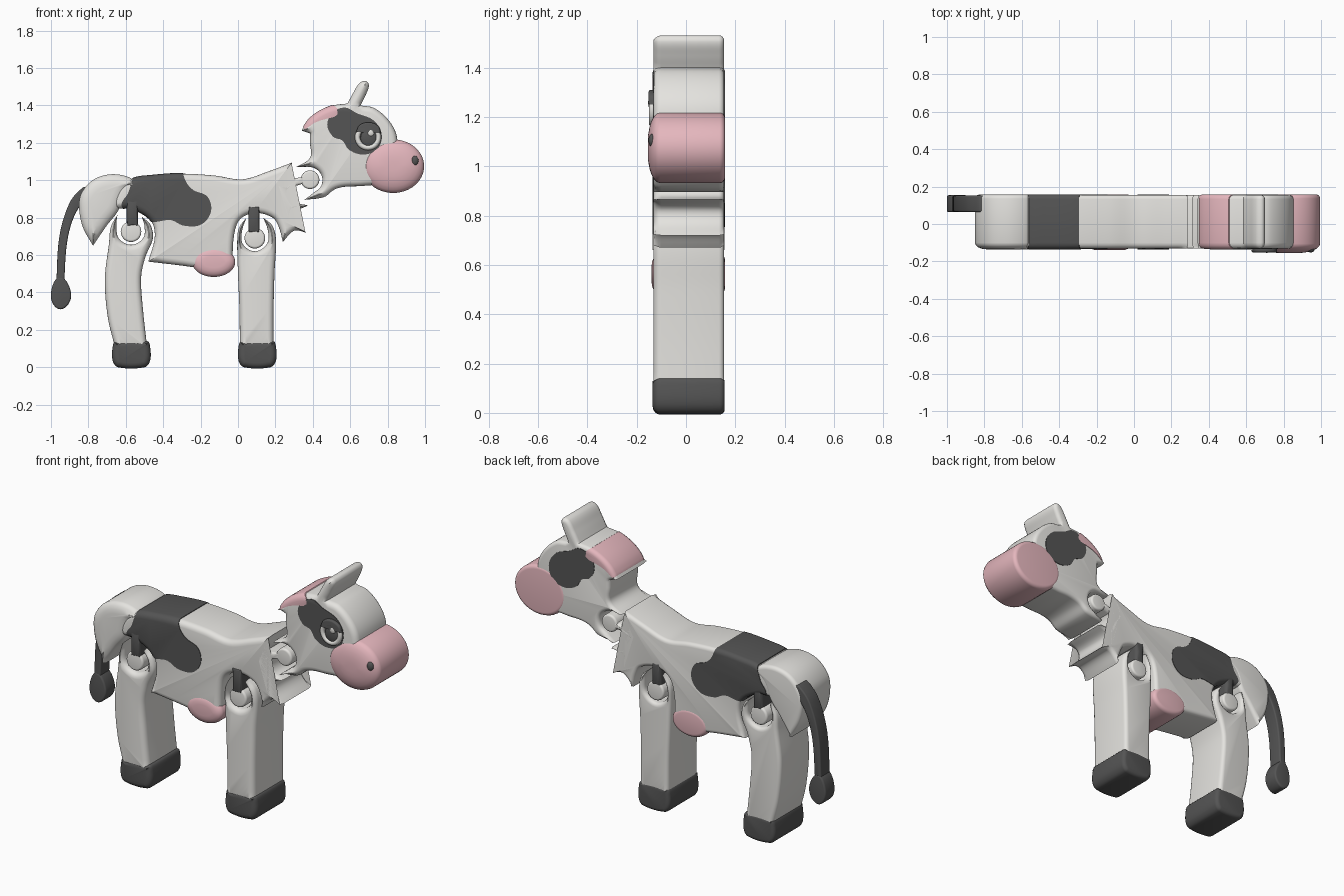
import bpy, bmesh, math
from mathutils import Vector

def material(name, rgb):
    m = bpy.data.materials.new(name)
    m.diffuse_color = (*rgb, 1)
    return m

WHITE = material("white", (0.78, 0.77, 0.74))
DARK = material("dark", (0.09, 0.09, 0.09))
PINK = material("pink", (0.78, 0.47, 0.51))

def smooth(ob, angle=42):
    bpy.ops.object.select_all(action='DESELECT')
    ob.select_set(True)
    bpy.context.view_layer.objects.active = ob
    bpy.ops.object.shade_smooth_by_angle(angle=math.radians(angle))

# closed smooth outline through points; a third value marks a sharp corner
def outline(ctrl, n=6):
    P = [Vector(p[:2]) for p in ctrl]
    sharp = [len(p) > 2 for p in ctrl]
    k, out = len(P), []
    for i in range(k):
        a, b = P[i], P[(i + 1) % k]
        chord = b - a
        L = chord.length
        ta = chord if sharp[i] else (b - P[i - 1]).normalized() * L
        tb = chord if sharp[(i + 1) % k] else (P[(i + 2) % k] - a).normalized() * L
        for j in range(n):
            t = j / n
            out.append(a * (2*t**3 - 3*t**2 + 1) + ta * (t**3 - 2*t**2 + t)
                       + b * (3*t**2 - 2*t**3) + tb * (t**3 - t**2))
    return out

def ellipse(cx, cz, rx, rz, n=48):
    return [Vector((cx + rx * math.cos(2*math.pi*i/n), cz + rz * math.sin(2*math.pi*i/n)))
            for i in range(n)]

# slab with rounded rims; the inset shrinks where the shape is narrow
def slab(name, pts, mat, y0=-0.132, y1=0.155, front=(0.032, 0.032), back=(0.022, 0.022), seg=4):
    k = len(pts)
    if sum(pts[i-1].x * pts[i].y - pts[i].x * pts[i-1].y for i in range(k)) < 0:
        pts = pts[::-1]
    big = max(front[0], back[0])
    inward, room = [], []
    for i in range(k):
        a = (pts[i] - pts[i-1]).normalized()
        b = (pts[(i+1) % k] - pts[i]).normalized()
        t = (a + b).normalized()
        nrm = Vector((-t.y, t.x))
        r = big
        for q in pts:
            d = q - pts[i]
            s = nrm.dot(d)
            if s > 1e-6:
                r = min(r, 0.9 * d.length_squared / (2 * s))
        inward.append(nrm)
        room.append(r)
    levels = []
    for s in range(seg + 1):
        u = math.pi / 2 * s / seg
        levels.append((front[0] * (1 - math.sin(u)), y0 + front[1] * (1 - math.cos(u))))
    for s in range(seg + 1):
        u = math.pi / 2 * s / seg
        levels.append((back[0] * (1 - math.cos(u)), y1 - back[1] * (1 - math.sin(u))))
    bm = bmesh.new()
    rings = []
    for inset, y in levels:
        rings.append([bm.verts.new((p.x + v.x * min(inset, r), y, p.y + v.y * min(inset, r)))
                      for p, v, r in zip(pts, inward, room)])
    for A, B in zip(rings, rings[1:]):
        for i in range(k):
            j = (i + 1) % k
            bm.faces.new((A[i], A[j], B[j], B[i]))
    bm.faces.new(rings[0])
    bm.faces.new(rings[-1][::-1])
    bmesh.ops.recalc_face_normals(bm, faces=bm.faces)
    me = bpy.data.meshes.new(name)
    bm.to_mesh(me)
    bm.free()
    ob = bpy.data.objects.new(name, me)
    bpy.context.collection.objects.link(ob)
    me.materials.append(mat)
    smooth(ob)
    return ob

# coloured skin: the part of a base shape inside an outline, lifted slightly
def patch(name, base, pts, mat):
    cutter = slab("patch_cutter", pts, mat, -0.3, 0.3, (0, 0), (0, 0), 1)
    cutter.hide_render = True
    bm = bmesh.new()
    bm.from_mesh(cutter.data)
    bmesh.ops.remove_doubles(bm, verts=bm.verts, dist=1e-5)
    bm.to_mesh(cutter.data)
    bm.free()
    ob = bpy.data.objects.new(name, base.data.copy())
    bpy.context.collection.objects.link(ob)
    ob.data.materials.clear()
    ob.data.materials.append(mat)
    bpy.context.view_layer.objects.active = ob
    m = ob.modifiers.new("cut", 'BOOLEAN')
    m.operation, m.solver, m.object = 'INTERSECT', 'EXACT', cutter
    bpy.ops.object.modifier_apply(modifier="cut")
    d = ob.modifiers.new("lift", 'DISPLACE')
    d.strength, d.mid_level = 0.004, 0
    bpy.ops.object.modifier_apply(modifier="lift")
    bpy.data.objects.remove(cutter)
    smooth(ob)
    return ob

def ball(name, loc, scale, mat):
    bpy.ops.mesh.primitive_uv_sphere_add(segments=24, ring_count=12, location=loc)
    ob = bpy.context.object
    ob.name, ob.scale = name, scale
    ob.data.materials.append(mat)
    smooth(ob)

# body with jagged chest and leg arches
body = slab("body", outline([
    (-0.66, 0.86), (-0.64, 0.96), (-0.56, 1.01), (-0.46, 1.025), (-0.31, 1.035), (-0.125, 1.025),
    (0.025, 1.005), (0.17, 1.05), (0.29, 1.095, 1), (0.28, 1.03), (0.245, 0.985, 1),
    (0.32, 1.0, 1), (0.29, 0.94), (0.31, 0.885), (0.375, 0.865, 1), (0.31, 0.83), (0.31, 0.78),
    (0.365, 0.72, 1), (0.30, 0.73), (0.24, 0.67, 1), (0.218, 0.75), (0.185, 0.80), (0.09, 0.825),
    (0.01, 0.79), (-0.022, 0.70), (-0.03, 0.53, 1), (-0.13, 0.51), (-0.24, 0.535),
    (-0.48, 0.565, 1), (-0.445, 0.70), (-0.47, 0.79), (-0.575, 0.85)]), WHITE)
haunch = slab("haunch", outline([
    (-0.775, 0.65, 1), (-0.83, 0.75), (-0.85, 0.86), (-0.835, 0.935), (-0.77, 1.005), (-0.675, 1.032),
    (-0.58, 1.015), (-0.535, 0.975, 1), (-0.60, 0.93), (-0.645, 0.83), (-0.70, 0.76)]),
    WHITE, -0.135, 0.157, (0.06, 0.035))
patch("rear_patch", body, outline([
    (-0.62, 0.87), (-0.585, 0.93), (-0.54, 1.08, 1), (-0.31, 1.08, 1), (-0.28, 0.99), (-0.24, 0.945),
    (-0.165, 0.91), (-0.148, 0.83), (-0.20, 0.765), (-0.29, 0.76), (-0.36, 0.79), (-0.47, 0.78),
    (-0.53, 0.82), (-0.59, 0.83)]), DARK)
patch("shoulder_patch", body, outline([
    (-0.055, 0.83), (-0.025, 0.905), (0.06, 0.93), (0.10, 0.98), (0.17, 0.995), (0.235, 0.955),
    (0.245, 0.89), (0.20, 0.84), (0.14, 0.80), (0.07, 0.79), (0.0, 0.80), (-0.035, 0.77)]), DARK)
slab("udder", ellipse(-0.13, 0.563, 0.115, 0.08), PINK, -0.14, 0.158, (0.05, 0.03))

# head with horn and open neck socket
head = slab("head", outline([
    (0.34, 1.265, 1), (0.375, 1.32), (0.43, 1.365), (0.51, 1.40), (0.585, 1.41, 1), (0.615, 1.465),
    (0.65, 1.52), (0.685, 1.53), (0.70, 1.505), (0.68, 1.45), (0.655, 1.40, 1), (0.73, 1.385),
    (0.81, 1.315), (0.85, 1.23), (0.85, 1.08), (0.78, 0.99), (0.67, 0.97), (0.57, 0.965),
    (0.515, 0.95), (0.46, 0.91), (0.355, 0.895, 1), (0.40, 0.93), (0.445, 0.97), (0.445, 1.03),
    (0.40, 1.068), (0.31, 1.07, 1), (0.385, 1.12), (0.385, 1.20), (0.385, 1.25, 1)]), WHITE)
slab("muzzle", ellipse(0.83, 1.075, 0.165, 0.143), PINK, -0.155, 0.158, (0.12, 0.05), seg=6)
patch("face_patch", head, outline([
    (0.48, 1.30), (0.515, 1.365), (0.575, 1.385), (0.635, 1.355), (0.72, 1.32), (0.765, 1.25),
    (0.745, 1.17), (0.67, 1.14), (0.595, 1.165), (0.56, 1.215), (0.51, 1.235)]), DARK)
patch("ear_patch", head, outline([
    (0.36, 1.275, 1), (0.42, 1.315), (0.53, 1.345, 1), (0.525, 1.385), (0.46, 1.41), (0.37, 1.37),
    (0.33, 1.31)]), PINK)
ball("nostril", (0.945, -0.138, 1.105), (0.02, 0.014, 0.026), DARK)

# eye: ring, pupil, lid and highlight
bpy.ops.mesh.primitive_torus_add(location=(0.695, -0.137, 1.23), rotation=(math.pi/2, 0, 0),
                                 major_radius=0.056, minor_radius=0.014,
                                 major_segments=40, minor_segments=10)
ring = bpy.context.object
ring.name = "eye_ring"
ring.data.materials.append(WHITE)
smooth(ring)
ball("pupil", (0.70, -0.136, 1.225), (0.045, 0.014, 0.05), DARK)
ball("eye_highlight", (0.71, -0.146, 1.255), (0.018, 0.008, 0.02), WHITE)
slab("eyelid", outline([(0.63, 1.255, 1), (0.65, 1.295), (0.70, 1.31), (0.75, 1.29), (0.765, 1.25, 1),
                        (0.70, 1.27)]), DARK, -0.152, -0.12, (0.01, 0.01), (0, 0))

# hinge pins and the necks that hold them
for name, x, z, r in (("front_hinge", 0.09, 0.69, 0.055), ("rear_hinge", -0.572, 0.725, 0.055),
                      ("neck_hinge", 0.385, 1.003, 0.05)):
    slab(name + "_pin", ellipse(x, z, r, r, 32), WHITE, front=(0.012, 0.012), back=(0.012, 0.012))
for name, x, z in (("front_hinge", 0.085, 0.72), ("rear_hinge", -0.565, 0.755)):
    slab(name + "_stem", outline([(x - 0.03, z, 1), (x + 0.03, z, 1), (x + 0.03, z + 0.14, 1),
                                  (x - 0.03, z + 0.14, 1)], 2), DARK, -0.136, 0.157, (0.012, 0.02))
slab("neck_stem", outline([(0.24, 0.95, 1), (0.36, 0.985, 1), (0.36, 1.02, 1), (0.24, 1.0, 1)], 3),
     WHITE, front=(0.012, 0.012))

# legs with forked tops
slab("front_leg", outline([
    (0.01, 0.10, 1), (0.008, 0.30), (0.0, 0.50), (-0.004, 0.68), (0.005, 0.745), (0.045, 0.80, 1),
    (0.022, 0.73), (0.025, 0.66), (0.09, 0.62), (0.155, 0.66), (0.16, 0.73), (0.135, 0.80, 1),
    (0.185, 0.755), (0.203, 0.68), (0.195, 0.50), (0.19, 0.30), (0.19, 0.10, 1)]), WHITE)
slab("rear_leg", outline([
    (-0.655, 0.10, 1), (-0.695, 0.26), (-0.712, 0.47), (-0.69, 0.66), (-0.68, 0.75), (-0.645, 0.815, 1),
    (-0.65, 0.76), (-0.638, 0.69), (-0.572, 0.655), (-0.507, 0.69), (-0.50, 0.755), (-0.515, 0.805, 1),
    (-0.47, 0.765), (-0.455, 0.69), (-0.495, 0.59), (-0.518, 0.48), (-0.508, 0.31),
    (-0.485, 0.10, 1)]), WHITE)
for name, x in (("front_hoof", 0.103), ("rear_hoof", -0.57)):
    slab(name, outline([(x - 0.07, 0), (x + 0.07, 0), (x + 0.1, 0.035), (x + 0.1, 0.11),
                        (x + 0.085, 0.14), (x - 0.085, 0.14), (x - 0.1, 0.11), (x - 0.1, 0.035)]),
         DARK, -0.135, 0.157)

# tail and tuft
slab("tail", outline([
    (-0.79, 0.96, 1), (-0.83, 0.96), (-0.90, 0.88), (-0.955, 0.70), (-0.972, 0.44, 1),
    (-0.93, 0.44, 1), (-0.912, 0.68), (-0.865, 0.83), (-0.79, 0.92, 1)]),
    DARK, 0.065, 0.152, (0.008, 0.008), (0.008, 0.008))
slab("tail_tuft", outline([(-0.95, 0.31), (-0.905, 0.34), (-0.893, 0.40), (-0.93, 0.475),
                           (-0.97, 0.475), (-1.0, 0.40), (-0.99, 0.34)]),
     DARK, 0.063, 0.154, (0.01, 0.01), (0.01, 0.01))
